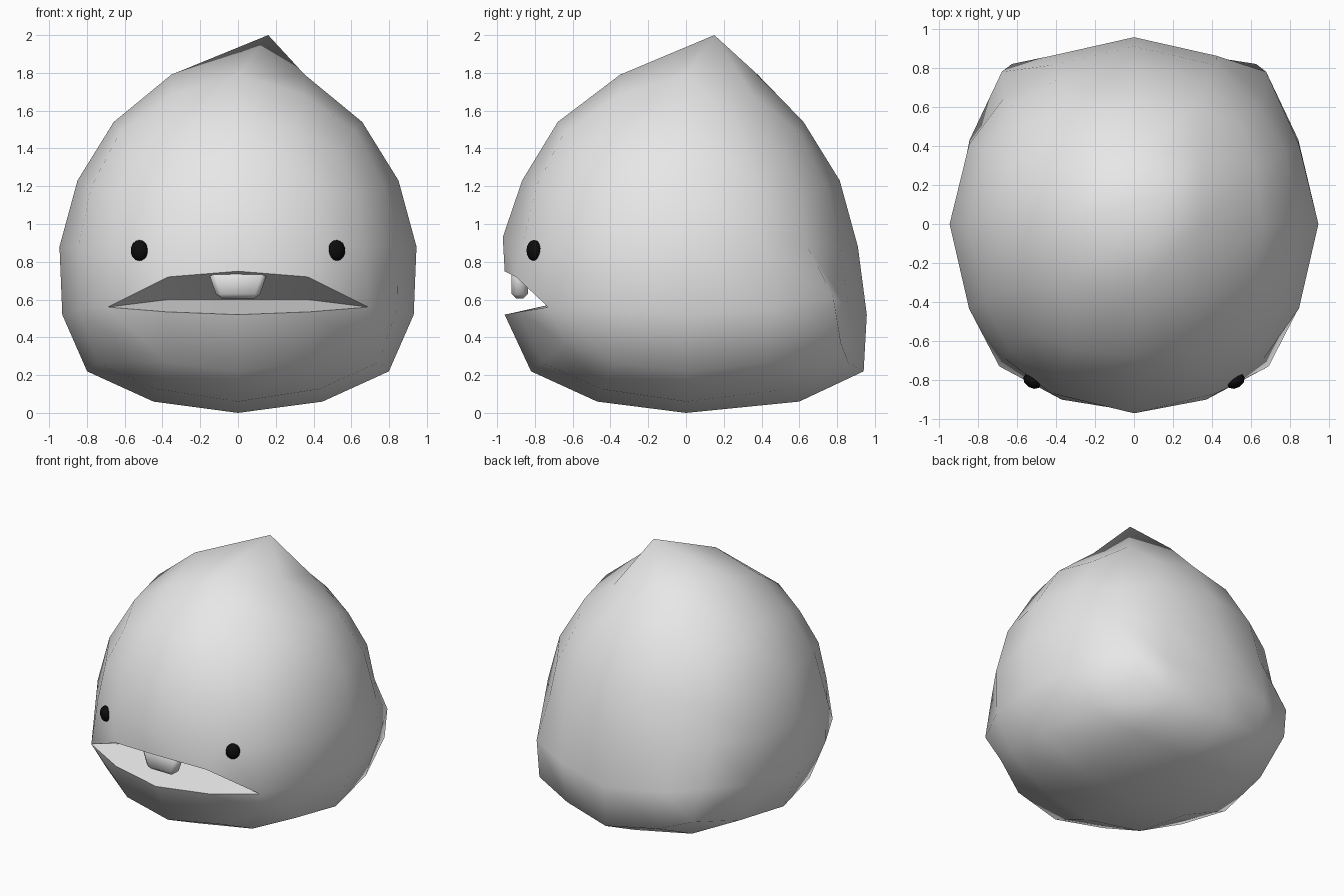
import bpy, bmesh, math
from mathutils import Vector, Matrix

if "Cube" in bpy.data.objects:
    bpy.data.objects.remove(bpy.data.objects["Cube"])


def material(name, value):
    m = bpy.data.materials.new(name)
    m.diffuse_color = (value, value, value, 1)
    m.use_nodes = True
    m.node_tree.nodes["Principled BSDF"].inputs["Base Color"].default_value = m.diffuse_color
    return m


grey = material("soft_grey", 0.8)
black = material("eye_black", 0.004)


def finish(name, bm, mat, angle):
    bmesh.ops.recalc_face_normals(bm, faces=bm.faces)
    me = bpy.data.meshes.new(name)
    bm.to_mesh(me)
    bm.free()
    me.materials.append(mat)
    me.shade_smooth()
    me.set_sharp_from_angle(angle=math.radians(angle))
    ob = bpy.data.objects.new(name, me)
    bpy.context.collection.objects.link(ob)
    return ob


# Profile tables: unit-sphere height -> real height and spread per side
LEVEL = [-1, -.894, -.707, -.447, 0, .447, .707, .894, 1]
HEIGHT = [0, .06, .22, .52, .88, 1.23, 1.54, 1.79, 1.88]
SIDE = [1, 1, 1.13, 1.04, .945, .95, .93, .79, .79]
FRONT = [1.05, 1.05, 1.16, 1.07, .97, .97, .96, .78, .78]
BACK = [1.34, 1.34, 1.33, 1.07, .91, .91, .88, .85, .85]


def lookup(table, z):
    for i in range(len(LEVEL) - 1):
        if z <= LEVEL[i + 1]:
            t = (z - LEVEL[i]) / (LEVEL[i + 1] - LEVEL[i])
            return table[i] + t * (table[i + 1] - table[i])
    return table[-1]


def near(a, b):
    return abs(a - b) < 0.01


# Body: gridded cube, rounded and reshaped
bm = bmesh.new()
bmesh.ops.create_cube(bm, size=2)
bmesh.ops.subdivide_edges(bm, edges=bm.edges[:], cuts=3, use_grid_fill=True)

# Slit the front for the mouth
slit = [e for e in bm.edges
        if all(near(v.co.y, -1) and near(v.co.z, -.5) for v in e.verts)]
bmesh.ops.split_edges(bm, edges=slit)
grid = {v: v.co.copy() for v in bm.verts}
upper, lower, corners = [], [], []
for v in bm.verts:
    if any(e.is_boundary for e in v.link_edges):
        if near(abs(v.co.x), 1):
            corners.append(v)
        else:
            mid = sum(f.calc_center_median().z for f in v.link_faces) / len(v.link_faces)
            (upper if mid > -.5 else lower).append(v)

for v, g in grid.items():
    n = g.normalized()
    z = max(-1, min(1, n.z))
    v.co = (n.x * lookup(SIDE, z),
            n.y * lookup(BACK if n.y > 0 else FRONT, z),
            lookup(HEIGHT, z))
    if near(abs(g.x), 1) and near(g.y, 1):          # flared lower back corners
        if near(g.z, -1):
            v.co.y = .82
        elif near(g.z, -.5):
            v.co.y = .78
    if near(g.x, 0) and near(g.y, 0) and near(g.z, 1):   # leaning tip
        v.co = (.16, .15, 2.0)
    if near(g.x, 0) and near(g.y, -1) and near(g.z, 0):  # brow over the lip
        v.co.z = .93

# Lips and mouth corners
for v in upper:
    c = near(grid[v].x, 0)
    v.co = (0, -.96, .75) if c else (math.copysign(.37, grid[v].x), -.90, .72)
for v in lower:
    c = near(grid[v].x, 0)
    v.co = (0, -.96, .52) if c else (math.copysign(.38, grid[v].x), -.88, .535)
for v in corners:
    v.co = (math.copysign(.69, grid[v].x), -.73, .56)

# Mouth pocket
corners.sort(key=lambda v: v.co.x)
inner = [bm.verts.new(p) for p in ((-.37, -.60, .60), (0, -.55, .60), (.37, -.60, .60))]
back_row = [corners[0]] + inner + [corners[1]]
for lip in (upper, lower):
    lip.sort(key=lambda v: v.co.x)
    row = [corners[0]] + lip + [corners[1]]
    for i in range(4):
        loop = [row[i], row[i + 1], back_row[i + 1], back_row[i]]
        bm.faces.new(list(dict.fromkeys(loop)))
finish("body", bm, grey, 65)

# Tooth: tapered block hanging from the upper lip
bm = bmesh.new()
bmesh.ops.create_cube(bm, size=1)
for v in bm.verts:
    taper = 1 if v.co.z > 0 else .68
    v.co = Vector((v.co.x * .32 * taper, v.co.y * .085, v.co.z * .15))
bmesh.ops.bevel(bm, geom=bm.edges[:], offset=.025, segments=1, affect='EDGES')
tooth = finish("tooth", bm, grey, 60)
tooth.location = (0, -.88, .68)

# Eyes: small flattened beads
for side, name in ((-1, "left_eye"), (1, "right_eye")):
    bm = bmesh.new()
    bmesh.ops.create_uvsphere(bm, u_segments=10, v_segments=8, radius=1)
    bm.transform(Matrix.Rotation(side * math.radians(33), 4, 'Z')
                 @ Matrix.Diagonal((.05, .035, .055, 1)))
    eye = finish(name, bm, black, 60)
    eye.location = (side * .522, -.805, .86)
